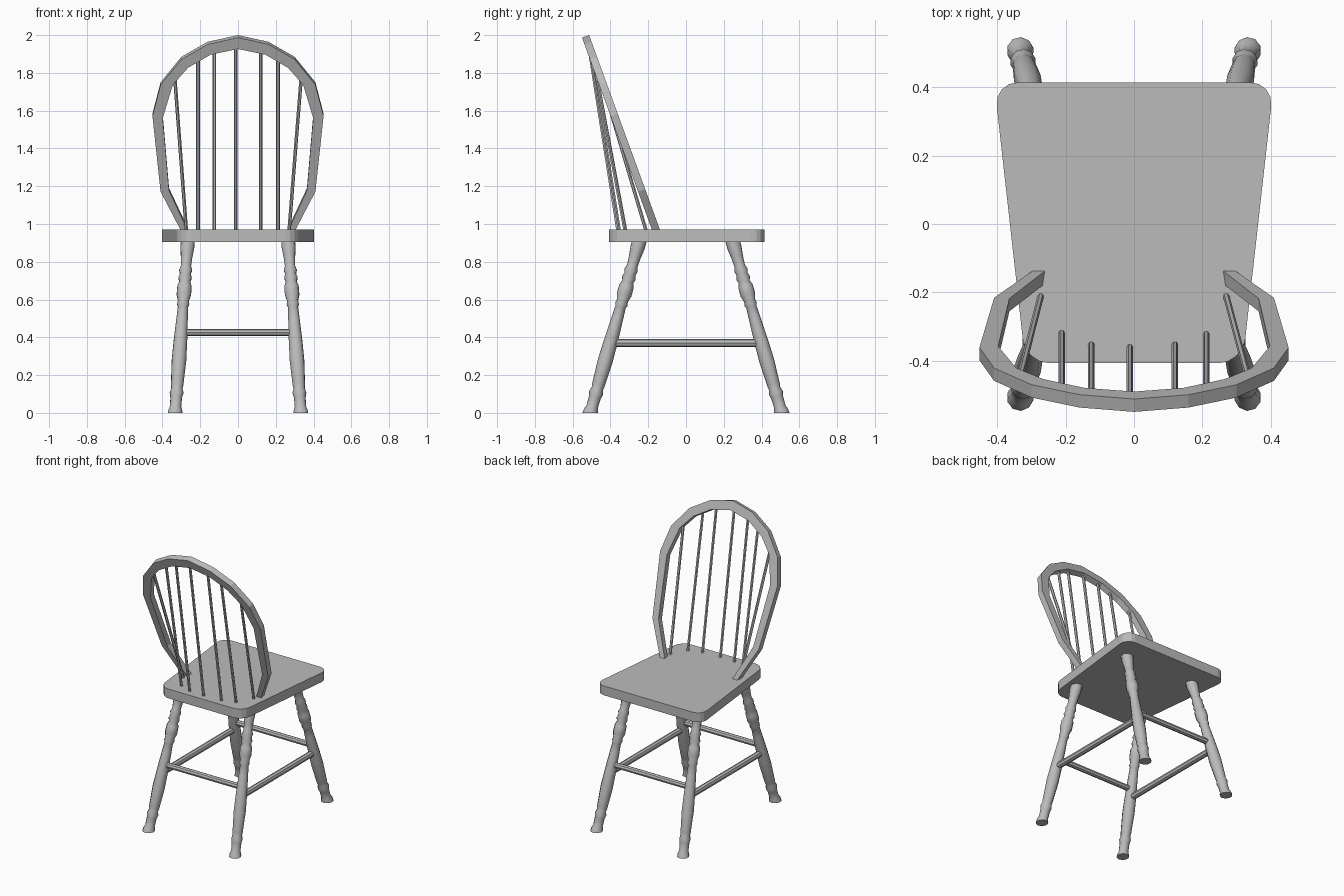
import bpy, bmesh, math
from mathutils import Vector

cube = bpy.data.objects.get("Cube")
if cube:
    bpy.data.objects.remove(cube, do_unlink=True)

GREY = (0.5, 0.5, 0.5, 1)
mat = bpy.data.materials.new("plain grey")
mat.use_nodes = True
mat.diffuse_color = GREY
for node in mat.node_tree.nodes:
    if node.type == 'BSDF_PRINCIPLED':
        node.inputs["Base Color"].default_value = GREY


def finish(name, bm, smooth=False):
    bmesh.ops.recalc_face_normals(bm, faces=bm.faces)
    me = bpy.data.meshes.new(name)
    bm.to_mesh(me)
    bm.free()
    me.materials.append(mat)
    if smooth:
        me.shade_smooth()
        me.set_sharp_from_angle(angle=math.radians(40))
    ob = bpy.data.objects.new(name, me)
    bpy.context.collection.objects.link(ob)
    return ob


def lathe(start, end, profile, sides):
    """Turn (fraction, radius) pairs around the line from start to end."""
    start, end = Vector(start), Vector(end)
    turn = (end - start).to_track_quat('Z', 'Y')
    bm = bmesh.new()
    rings = []
    for t, r in profile:
        centre = start.lerp(end, t)
        angles = [2 * math.pi * i / sides for i in range(sides)]
        rings.append([bm.verts.new(centre + turn @ Vector((r * math.cos(a), r * math.sin(a), 0)))
                      for a in angles])
    for low, high in zip(rings, rings[1:]):
        for i in range(sides):
            j = (i + 1) % sides
            bm.faces.new((low[i], low[j], high[j], high[i]))
    bm.faces.new(rings[0])
    bm.faces.new(rings[-1])
    return bm


def rod(name, start, end, radius, sides=8):
    return finish(name, lathe(start, end, [(0, radius), (1, radius)], sides), True)


# Seat: tapered slab with rounded corners
bm = bmesh.new()
outline = [(-0.41, 0.415), (0.41, 0.415), (0.318, -0.408), (-0.318, -0.408)]
base = bm.faces.new([bm.verts.new((x, y, 0.905)) for x, y in outline])
grown = bmesh.ops.extrude_face_region(bm, geom=[base])["geom"]
bmesh.ops.translate(bm, vec=(0, 0, 0.065),
                    verts=[v for v in grown if isinstance(v, bmesh.types.BMVert)])
corners = [e for e in bm.edges if abs(e.verts[0].co.z - e.verts[1].co.z) > 0.01]
bmesh.ops.bevel(bm, geom=corners, offset=0.07, segments=4, profile=0.5, affect='EDGES')
finish("seat", bm)

# Turned legs, splayed outward and cut level at the floor
LEG = [(-0.04, 0.042), (0.012, 0.039), (0.035, 0.031), (0.09, 0.032), (0.115, 0.038),
       (0.14, 0.031), (0.16, 0.034), (0.3, 0.040), (0.42, 0.037), (0.55, 0.031),
       (0.61, 0.028), (0.625, 0.034), (0.645, 0.030), (0.68, 0.040), (0.73, 0.039),
       (0.755, 0.030), (0.775, 0.037), (0.8, 0.030), (0.82, 0.036), (0.845, 0.028),
       (0.9, 0.032), (0.95, 0.038), (1, 0.038)]


def leg_point(sx, sy, z):
    t = z / 0.92
    return Vector((sx * (0.333 - 0.068 * t), sy * (0.506 - 0.262 * t), z))


for sy, place in ((1, "front"), (-1, "back")):
    for sx, side in ((1, "left"), (-1, "right")):
        bm = lathe(leg_point(sx, sy, 0), leg_point(sx, sy, 0.92), LEG, 10)
        bmesh.ops.bisect_plane(bm, geom=bm.verts[:] + bm.edges[:] + bm.faces[:],
                               plane_co=(0, 0, 0), plane_no=(0, 0, 1), clear_inner=True)
        bmesh.ops.holes_fill(bm, edges=[e for e in bm.edges if e.is_boundary], sides=0)
        finish(f"{place}_{side}_leg", bm, True)

# Stretchers between the legs
for s, place, side in ((1, "front", "left"), (-1, "back", "right")):
    rod(f"{place}_stretcher", leg_point(-1, s, 0.425), leg_point(1, s, 0.425), 0.019)
    rod(f"{side}_stretcher", leg_point(s, -1, 0.37), leg_point(s, 1, 0.37), 0.021)


# Back hoop: flat faceted arch leaning backward
def lean(z):
    return -0.138 - 0.364 * (z - 0.97)


outer = [(0.285, 0.945), (0.41, 1.185), (0.453, 1.585), (0.41, 1.75),
         (0.3, 1.885), (0.16, 1.965), (0, 2.0)]
inner = [(0.25, 0.945), (0.365, 1.19), (0.398, 1.575), (0.345, 1.75),
         (0.265, 1.84), (0.145, 1.91), (0, 1.94)]


def whole(half):
    return half + [(-x, z) for x, z in reversed(half[:-1])]


bm = bmesh.new()
back = Vector((0, -0.94, -0.342)) * 0.04
sections = []
for (ox, oz), (ix, iz) in zip(whole(outer), whole(inner)):
    o, i = Vector((ox, lean(oz), oz)), Vector((ix, lean(iz), iz))
    sections.append([bm.verts.new(p) for p in (o, i, i + back, o + back)])
for a, b in zip(sections, sections[1:]):
    for k in range(4):
        n = (k + 1) % 4
        bm.faces.new((a[k], a[n], b[n], b[k]))
bm.faces.new(sections[0])
bm.faces.new(sections[-1])
finish("back_hoop", bm)

# Spindles: bottom x, bottom y, top x, top z
SPINDLES = [(-0.273, -0.21, -0.335, 1.78), (-0.212, -0.318, -0.212, 1.89),
            (-0.125, -0.352, -0.125, 1.93), (-0.012, -0.36, -0.012, 1.955),
            (0.12, -0.352, 0.12, 1.93), (0.212, -0.322, 0.212, 1.89),
            (0.27, -0.21, 0.335, 1.78)]
for n, (bx, by, tx, tz) in enumerate(SPINDLES, 1):
    rod(f"spindle_{n}", (bx, by, 0.96), (tx, lean(tz) - 0.02, tz), 0.0095, 6)
